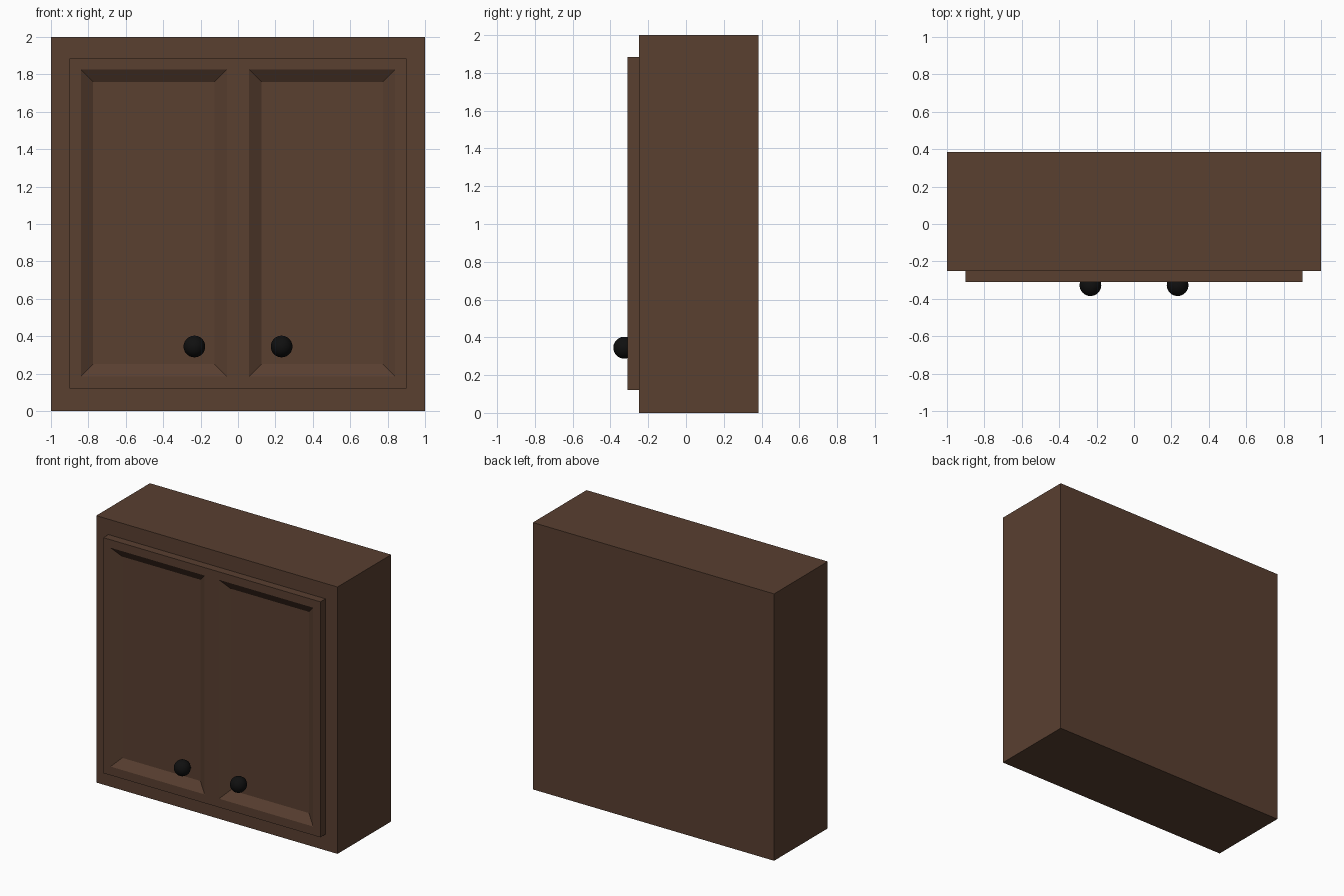
import bpy, bmesh

if "Cube" in bpy.data.objects:
    bpy.data.objects.remove(bpy.data.objects["Cube"])


def material(name, rgb):
    m = bpy.data.materials.new(name)
    m.diffuse_color = (*rgb, 1)
    m.use_nodes = True
    m.node_tree.nodes["Principled BSDF"].inputs["Base Color"].default_value = m.diffuse_color
    return m


def mesh_object(name, bm, mat):
    bmesh.ops.recalc_face_normals(bm, faces=bm.faces)
    me = bpy.data.meshes.new(name)
    bm.to_mesh(me)
    bm.free()
    me.materials.append(mat)
    ob = bpy.data.objects.new(name, me)
    bpy.context.collection.objects.link(ob)
    return ob


wood = material("dark_wood", (0.1, 0.05, 0.03))
black = material("black_metal", (0.005, 0.005, 0.005))

# Cabinet body
bm = bmesh.new()
bmesh.ops.create_cube(bm, size=1)
bmesh.ops.scale(bm, vec=(2, 0.635, 2), verts=bm.verts)
bmesh.ops.translate(bm, vec=(0, 0.0675, 1), verts=bm.verts)
mesh_object("cabinet_body", bm, wood)

# Door slab: front grid, extruded back, with two bevelled recesses
xs = (-0.9, -0.84, -0.06, 0.06, 0.84, 0.9)
zs = (0.12, 0.185, 1.825, 1.885)
bm = bmesh.new()
grid = [[bm.verts.new((x, -0.31, z)) for z in zs] for x in xs]
panels = []
for i in range(len(xs) - 1):
    for k in range(len(zs) - 1):
        f = bm.faces.new((grid[i][k], grid[i + 1][k], grid[i + 1][k + 1], grid[i][k + 1]))
        if k == 1 and i in (1, 3):
            panels.append(f)
rim = [e for e in bm.edges if e.is_boundary]
ext = bmesh.ops.extrude_edge_only(bm, edges=rim)["geom"]
bmesh.ops.translate(bm, vec=(0, 0.06, 0), verts=[g for g in ext if isinstance(g, bmesh.types.BMVert)])
bm.normal_update()
bmesh.ops.inset_individual(bm, faces=panels, thickness=0.066, use_even_offset=True)
for f in panels:
    bmesh.ops.translate(bm, vec=(0, 0.045, 0), verts=f.verts)
mesh_object("door_panels", bm, wood)

# Round knobs
for side, name in ((-1, "left_knob"), (1, "right_knob")):
    bm = bmesh.new()
    bmesh.ops.create_uvsphere(bm, u_segments=32, v_segments=16, radius=0.058)
    for f in bm.faces:
        f.smooth = True
    knob = mesh_object(name, bm, black)
    knob.location = (side * 0.233, -0.327, 0.345)
